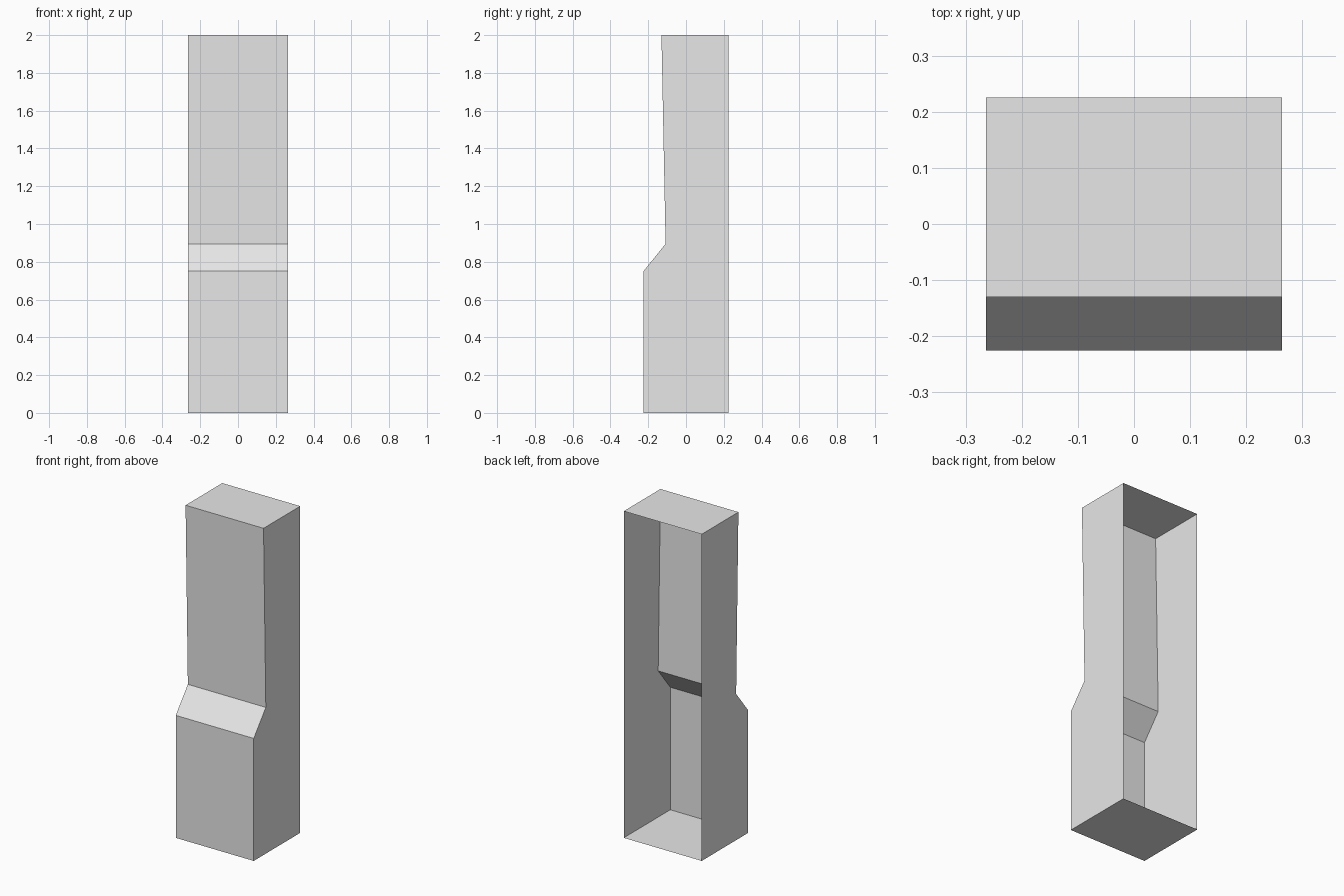
import bpy
import bmesh

if "Cube" in bpy.data.objects:
    bpy.data.objects.remove(bpy.data.objects["Cube"])

# Single light grey paint
grey = bpy.data.materials.new("light grey")
grey.diffuse_color = (0.8, 0.8, 0.8, 1.0)
grey.use_nodes = True
grey.node_tree.nodes["Principled BSDF"].inputs["Base Color"].default_value = grey.diffuse_color

HALF_WIDTH = 0.264
# Side profile (y, z), from the back bottom round the front to the back top
PROFILE = [(0.225, 0.0), (-0.225, 0.0), (-0.225, 0.75),
           (-0.108, 0.895), (-0.13, 2.0), (0.225, 2.0)]

bm = bmesh.new()
left = [bm.verts.new((-HALF_WIDTH, y, z)) for y, z in PROFILE]
right = [bm.verts.new((HALF_WIDTH, y, z)) for y, z in PROFILE]

# Bottom, stepped front and top strips; the back stays open
for i in range(len(PROFILE) - 1):
    bm.faces.new((left[i], left[i + 1], right[i + 1], right[i]))

# Side panels
bm.faces.new(left[::-1])
bm.faces.new(right)
bmesh.ops.recalc_face_normals(bm, faces=bm.faces)

# Make the shell face outward, judged by its top panel
bm.faces.ensure_lookup_table()
top = max(bm.faces, key=lambda f: f.calc_center_median().z)
if top.normal.z < 0:
    bmesh.ops.reverse_faces(bm, faces=bm.faces)

mesh = bpy.data.meshes.new("cabinet_shell")
bm.to_mesh(mesh)
bm.free()
mesh.materials.append(grey)
shell = bpy.data.objects.new("cabinet_shell", mesh)
bpy.context.collection.objects.link(shell)
